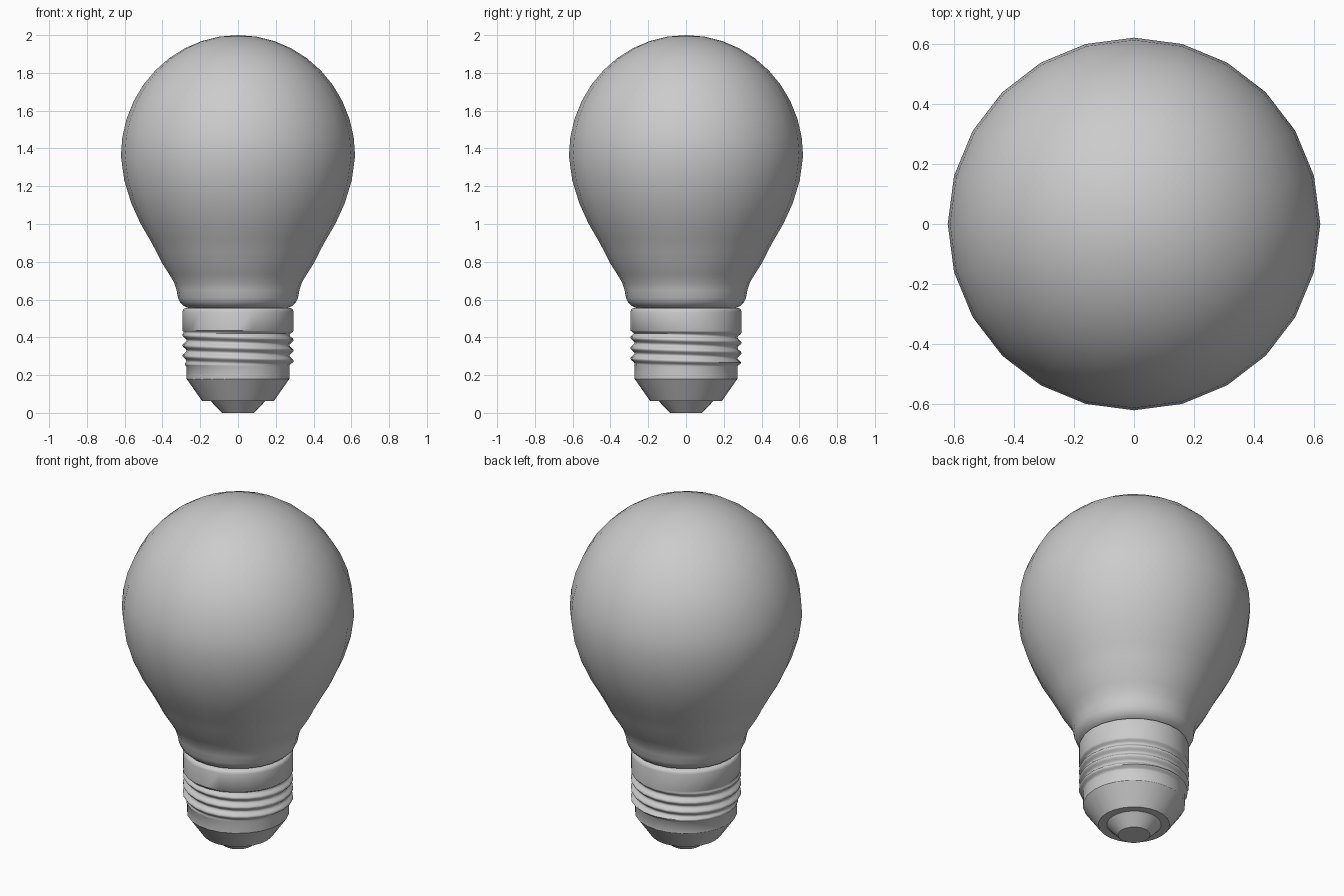
import bpy, bmesh
from math import sin, cos, pi, radians, sqrt

if "Cube" in bpy.data.objects:
    bpy.data.objects.remove(bpy.data.objects["Cube"])

SEG = 24


def lathe(name, profile, radius_fn=None, angle=35):
    """Revolve (r, z) points about z; r = 0 ends become poles."""
    bm = bmesh.new()
    rings = []
    for r, z in profile:
        if r == 0:
            rings.append([bm.verts.new((0, 0, z))] * SEG)
            continue
        ring = []
        for i in range(SEG):
            a = 2 * pi * i / SEG
            rr = radius_fn(r, z, a) if radius_fn else r
            ring.append(bm.verts.new((rr * cos(a), rr * sin(a), z)))
        rings.append(ring)
    for lo, hi in zip(rings, rings[1:]):
        for i in range(SEG):
            j = (i + 1) % SEG
            quad = list(dict.fromkeys([lo[i], lo[j], hi[j], hi[i]]))
            bm.faces.new(quad)
    bmesh.ops.recalc_face_normals(bm, faces=bm.faces)
    mesh = bpy.data.meshes.new(name)
    bm.to_mesh(mesh)
    bm.free()
    obj = bpy.data.objects.new(name, mesh)
    bpy.context.collection.objects.link(obj)
    bpy.ops.object.select_all(action='DESELECT')
    bpy.context.view_layer.objects.active = obj
    obj.select_set(True)
    bpy.ops.object.shade_smooth_by_angle(angle=radians(angle))
    return obj


# Glass bulb: flared neck running into a round dome
neck = [(0.262, 0.555), (0.285, 0.565), (0.305, 0.583), (0.318, 0.61),
        (0.325, 0.65), (0.338, 0.69), (0.365, 0.735), (0.40, 0.79),
        (0.43, 0.85), (0.468, 0.92), (0.515, 1.0), (0.565, 1.11),
        (0.602, 1.23)]
dome = [(0.62 * cos(radians(t)), 1.36 + 0.64 * sin(radians(t)))
        for t in range(0, 90, 9)]
lathe("glass_bulb", neck + dome + [(0, 2.0)], angle=50)

# Screw cap: plain collar on top of a helical thread
PITCH, T_LOW, T_HIGH = 0.055, 0.245, 0.435


def thread(r, z, a):
    if not T_LOW < z < T_HIGH:
        return r
    wave = 0.5 + 0.5 * cos(2 * pi * ((z - 0.385) / PITCH + a / (2 * pi)))
    full = 0.273 + 0.021 * wave
    fade = min(1, (z - T_LOW) / 0.02, (T_HIGH - z) / 0.015)
    return r + (full - r) * fade


ROWS = 36
rows = []
for k in range(ROWS + 1):
    z = T_LOW + (T_HIGH - T_LOW) * k / ROWS
    rows.append((0.272 if z < 0.34 else 0.293, z))
cap = [(0.272, 0.18)] + rows + [(0.294, 0.535), (0.29, 0.548),
                                (0.278, 0.556), (0.255, 0.556)]
lathe("screw_cap", cap, thread, angle=50)

# Insulator: tapered base below the thread
lathe("insulator", [(0, 0.063), (0.19, 0.063), (0.272, 0.18)])

# Contact: small stepped cone at the very bottom
lathe("contact", [(0, 0), (0.085, 0), (0.145, 0.063)])
